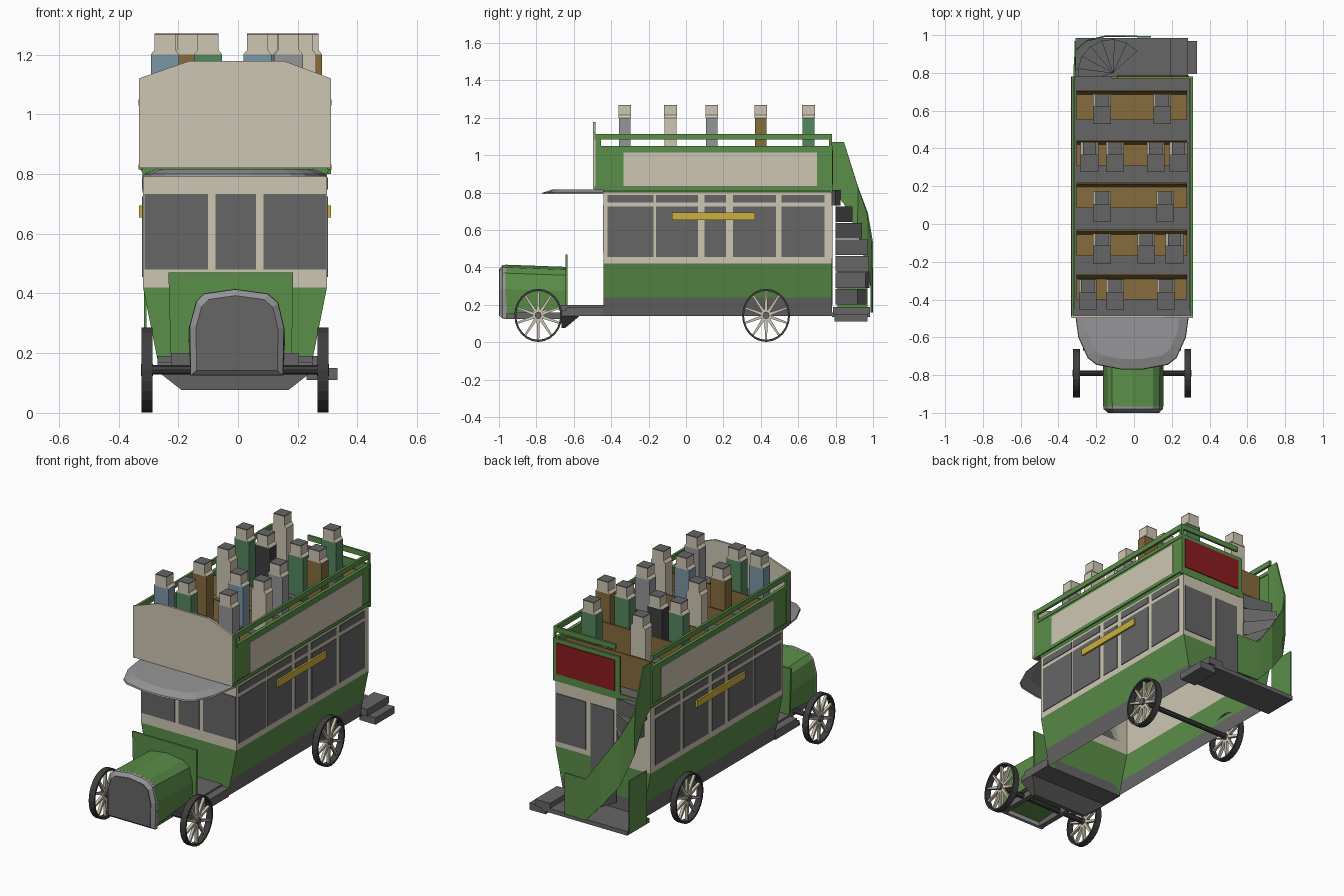
import bpy, math

if "Cube" in bpy.data.objects:
    bpy.data.objects.remove(bpy.data.objects["Cube"])

CX = -0.01  # body centre line


def mat(name, r, g, b):
    m = bpy.data.materials.new(name)
    lin = [((c / 255 + 0.055) / 1.055) ** 2.4 for c in (r, g, b)]
    m.diffuse_color = (*lin, 1)
    m.use_nodes = True
    m.node_tree.nodes["Principled BSDF"].inputs["Base Color"].default_value = m.diffuse_color
    return m


GREEN = mat("green", 90, 142, 72)
CREAM = mat("cream", 205, 198, 178)
GREY = mat("dark grey", 102, 102, 102)
SILVER = mat("light grey", 150, 150, 152)
BROWN = mat("brown", 134, 108, 60)
RED = mat("red", 140, 28, 30)
YELLOW = mat("yellow", 205, 176, 62)
BLUE = mat("blue", 122, 150, 166)
TEAL = mat("sea green", 84, 136, 94)
BLACK = mat("black", 62, 62, 62)


def mesh(name, verts, faces, *mats):
    me = bpy.data.meshes.new(name)
    me.from_pydata(verts, [], faces)
    for m in mats:
        me.materials.append(m)
    ob = bpy.data.objects.new(name, me)
    bpy.context.collection.objects.link(ob)
    return ob


def loft(name, rings, *mats, bottom=True, top=True):
    """Skin a list of equal closed rings."""
    n = len(rings[0])
    verts = [v for r in rings for v in r]
    faces = [(k * n + i, k * n + (i + 1) % n, (k + 1) * n + (i + 1) % n, (k + 1) * n + i)
             for k in range(len(rings) - 1) for i in range(n)]
    if bottom:
        faces.append(tuple(reversed(range(n))))
    if top:
        faces.append(tuple(range(len(verts) - n, len(verts))))
    return mesh(name, verts, faces, *mats)


def rect(x0, x1, y0, y1, z):
    return [(x0, y0, z), (x1, y0, z), (x1, y1, z), (x0, y1, z)]


def box(name, x0, x1, y0, y1, z0, z1, m):
    return loft(name, [rect(x0, x1, y0, y1, z0), rect(x0, x1, y0, y1, z1)], m)


def extrude_y(name, prof, y0, y1, m):
    """Profile in x, z drawn counter-clockwise from the front."""
    return loft(name, [[(x, y1, z) for x, z in reversed(prof)],
                       [(x, y0, z) for x, z in reversed(prof)]][::-1], m)


# lower saloon: open-bottomed shell, coloured by height band
HW = 0.308
body = loft("saloon_body", [rect(CX - w, CX + w, -0.44, 0.78, z) for w, z in
                            ((0.252, 0.14), (0.272, 0.24), (HW, 0.42), (HW, 0.80), (0.322, 0.825))],
            GREY, GREEN, CREAM, bottom=False)
for p in body.data.polygons:
    z = p.center.z
    p.material_index = 0 if z < 0.24 else 1 if z < 0.42 or z > 0.8 else 2
    if z < 0.24 and p.center.y < -0.4:
        p.material_index = 1

# saloon windows, top lights and side signs
for s, side in ((1, "right"), (-1, "left")):
    x = CX + s * HW
    xa, xb = sorted((x, x + s * 0.004))
    for y0, y1 in ((-0.42, -0.175), (-0.16, 0.065), (0.10, 0.215), (0.25, 0.48), (0.51, 0.74)):
        box(side + "_window", xa, xb, y0, y1, 0.455, 0.725, GREY)
        box(side + "_top_light", xa, xb, y0, y1, 0.748, 0.788, GREY)
    xa, xb = sorted((x, x + s * 0.014))
    box(side + "_sign", xa, xb, -0.075, 0.37, 0.655, 0.695, YELLOW)
for x0, x1 in ((-0.313, -0.10), (-0.075, 0.06), (0.085, 0.295)):
    box("front_window", x0, x1, -0.444, -0.44, 0.48, 0.733, GREY)
box("rear_window", 0.10, 0.29, 0.78, 0.784, 0.45, 0.73, GREY)
box("rear_door", -0.08, 0.07, 0.78, 0.784, 0.20, 0.73, GREY)

# upper deck: floor, sides, adverts, rails
DW = 0.322
box("deck_floor", CX - DW, CX + DW, -0.49, 0.78, 0.822, 0.836, GREY)
for s, side in ((1, "right"), (-1, "left")):
    def strip(name, inner, outer, y0, y1, z0, z1, m):
        a, b = sorted((CX + s * inner, CX + s * outer))
        box(side + name, a, b, y0, y1, z0, z1, m)
    strip("_deck_side", 0.308, 0.319, -0.49, 0.78, 0.82, 1.05, GREEN)
    strip("_deck_rim", 0.304, 0.323, -0.45, 0.78, 1.03, 1.05, GREEN)
    strip("_deck_sill", 0.308, 0.323, -0.49, 0.78, 0.815, 0.832, GREEN)
    strip("_advert", 0.319, 0.322, -0.335, 0.70, 0.835, 1.015, CREAM)
    strip("_rail", 0.308, 0.322, -0.49, 0.78, 1.085, 1.115, GREEN)
    strip("_front_post", 0.308, 0.321, -0.49, -0.455, 0.82, 1.115, GREEN)
box("rear_post", 0.30, 0.312, 0.765, 0.78, 1.04, 1.115, GREEN)
box("rear_rail", -0.09, 0.312, 0.768, 0.78, 1.085, 1.115, GREEN)
box("rear_deck_panel", -0.12, 0.312, 0.77, 0.782, 0.80, 1.05, GREEN)
box("rear_advert", -0.09, 0.29, 0.782, 0.787, 0.845, 1.025, RED)
extrude_y("front_deck_panel", [(-0.332, 0.82), (0.312, 0.82), (0.312, 1.12), (0.155, 1.178),
                               (-0.165, 1.178), (-0.332, 1.12)], -0.497, -0.485, CREAM)

# canopy over the driver, with drooping edge
half = [(0.308, -0.43), (0.285, -0.60), (0.235, -0.71), (0.19, -0.745), (0.06, -0.77)]
edge = half + [(-x, y) for x, y in reversed(half)]
loft("canopy", [[(CX + x * k, -0.43 + (y + 0.43) * k, z) for x, y in edge]
                for k, z in ((1, 0.792), (0.99, 0.80), (0.84, 0.817))], SILVER, bottom=False)

# bonnet, radiator and dash
outline = [(-0.16, 0.125), (0.152, 0.125), (0.155, 0.285), (0.135, 0.37), (0.10, 0.40),
           (-0.01, 0.415), (-0.115, 0.40), (-0.14, 0.375), (-0.163, 0.29)]


def scaled(k, y):
    return [(x * k, y, 0.25 + (z - 0.25) * k) for x, z in outline]


loft("radiator_frame", [scaled(0.86, -0.997), scaled(0.99, -0.98), scaled(1, -0.96)], SILVER)
loft("radiator_core", [scaled(0.865, -1.0), scaled(0.865, -0.99)], GREY)
loft("bonnet", [[(x, -0.965, max(z, 0.15)) for x, z in outline],
                [(x * 1.02, -0.635, max(z - 0.012, 0.18)) for x, z in outline]], GREEN)
extrude_y("dash", [(-0.225, 0.19), (0.18, 0.19), (0.185, 0.47), (-0.233, 0.47)], -0.645, -0.633, GREEN)

# chassis, driver floor and under tray
box("driver_floor", -0.225, 0.205, -0.67, -0.44, 0.14, 0.20, GREY)
for s in (-1, 1):
    box("frame_rail", CX + s * 0.13 - 0.015, CX + s * 0.13 + 0.015, -0.96, -0.60, 0.125, 0.16, GREY)
    box("running_board", CX + s * 0.22 - 0.04, CX + s * 0.22 + 0.04, -0.64, -0.44, 0.14, 0.19, GREY)
loft("under_tray", [rect(-0.19, 0.17, -0.665, -0.645, 0.077), rect(-0.27, 0.25, -0.67, -0.57, 0.14),
                    rect(-0.27, 0.25, -0.66, -0.57, 0.17)], GREY)

# wheels: rim, spokes, hub, axles
RY, RZ = 0.128, 0.142


def wheel_ring(k, x, y, n=24):
    return [(x, y + RY * k * math.cos(2 * math.pi * i / n), 0.144 + RZ * k * math.sin(2 * math.pi * i / n))
            for i in range(n)]


for yw, end in ((-0.79, "front"), (0.428, "rear")):
    for s in (-1, 1):
        xw = CX + s * 0.295
        a, b = xw - 0.018, xw + 0.018
        loft(end + "_tyre", [wheel_ring(0.92, a, yw), wheel_ring(1, a, yw), wheel_ring(1, b, yw),
                             wheel_ring(0.92, b, yw), wheel_ring(0.92, a, yw)], BLACK, bottom=False, top=False)
        loft(end + "_hub", [wheel_ring(0.14, a - 0.002, yw, 8), wheel_ring(0.14, b + 0.002, yw, 8)], GREY)
        for i in range(10):
            t = 2 * math.pi * (i + 0.5) / 10
            ct, st = math.cos(t), math.sin(t)
            rings = []
            for k, w in ((0.1, 0.009), (0.93, 0.005)):
                yc, zc = yw + RY * k * ct, 0.144 + RZ * k * st
                rings.append([(xw + dx, yc - st * w * q, zc + ct * w * q)
                              for dx, q in ((-0.008, -1), (0.008, -1), (0.008, 1), (-0.008, 1))])
            loft(end + "_spoke", rings, CREAM, bottom=False, top=False)
    loft(end + "_axle", [wheel_ring(0.11, CX + q * 0.29, yw, 8) for q in (-1, 1)], BLACK)

# rear platform and step
box("platform", -0.31, 0.245, 0.78, 0.985, 0.135, 0.16, GREY)
box("platform_step", 0.23, 0.333, 0.795, 0.97, 0.11, 0.15, GREY)
box("platform_upper_step", 0.19, 0.285, 0.785, 0.985, 0.15, 0.19, GREY)

# curved staircase: fan of treads and green outer stringer
for i in range(7):
    a0 = math.radians(40 + i * 22)
    a1 = a0 + math.radians(26)
    top = 0.285 + i * 0.088
    fan = [(-0.11, 0.80)] + [(-0.12 + 0.18 * math.cos(a), 0.80 + 0.18 * math.sin(a)) for a in (a0, a1)]
    loft("stair_tread", [[(x, y, z) for x, y in fan] for z in (top - 0.082, top)], GREY)
path = [(0.09, 0.99, 0.16, 0.40), (-0.05, 0.995, 0.16, 0.40), (-0.15, 0.995, 0.27, 0.54),
        (-0.25, 0.97, 0.40, 0.69), (-0.31, 0.92, 0.58, 0.83), (-0.315, 0.845, 0.74, 1.07),
        (-0.315, 0.775, 0.82, 1.07)]
n = len(path)
stringer = mesh("stair_stringer", [(x, y, a) for x, y, a, b in path] + [(x, y, b) for x, y, a, b in path],
                [(i, i + 1, n + i + 1, n + i) for i in range(n - 1)], GREEN)
mod = stringer.modifiers.new("thickness", "SOLIDIFY")
mod.thickness, mod.offset = 0.008, 0
box("stair_side_panel", -0.315, -0.307, 0.81, 0.97, 0.14, 0.45, GREEN)

# benches and passengers, row by row: back edge, depth, torso centre, (x, coat)
rows = [
    (0.71, 0.16, 0.655, ((-0.17, CREAM), (0.15, TEAL))),
    (0.445, 0.135, 0.40, ((-0.235, TEAL), (-0.10, BLACK), (0.115, TEAL), (0.235, BROWN))),
    (0.22, 0.135, 0.138, ((-0.17, CREAM), (0.165, SILVER))),
    (-0.03, 0.14, -0.083, ((-0.17, BROWN), (0.065, BLUE), (0.215, CREAM))),
    (-0.265, 0.135, -0.328, ((-0.245, BLUE), (-0.10, TEAL), (0.17, SILVER))),
]
for yb, depth, yt, people in rows:
    yf = yb - depth
    prof = [(yf, 0.84), (yf, 0.93), (yb - 0.025, 0.93), (yb - 0.008, 1.035), (yb, 1.035), (yb, 0.84)]
    loft("bench", [[(x, y, z) for y, z in prof] for x in (0.28, -0.305)], BROWN)
    for x, coat in people:
        box("passenger_coat", x - 0.047, x + 0.047, yt - 0.031, yt + 0.031, 0.92, 1.20, coat)
        loft("passenger_head", [rect(x - w, x + w, yt - 0.034, yt + 0.034, z) for w, z in
                                ((0.047, 1.20), (0.035, 1.215), (0.035, 1.265))], CREAM)
        box("passenger_hat", x - 0.035, x + 0.035, yt - 0.034, yt + 0.034, 1.265, 1.27, GREY)
        box("passenger_legs", x - 0.047, x + 0.047, yt - 0.125, yt - 0.031, 0.84, 0.97, GREY)

# consistent outward normals on every part
import bmesh
for ob in bpy.context.collection.objects:
    bm = bmesh.new()
    bm.from_mesh(ob.data)
    bmesh.ops.remove_doubles(bm, verts=bm.verts, dist=1e-6)
    bmesh.ops.recalc_face_normals(bm, faces=bm.faces)
    bm.to_mesh(ob.data)
    bm.free()
